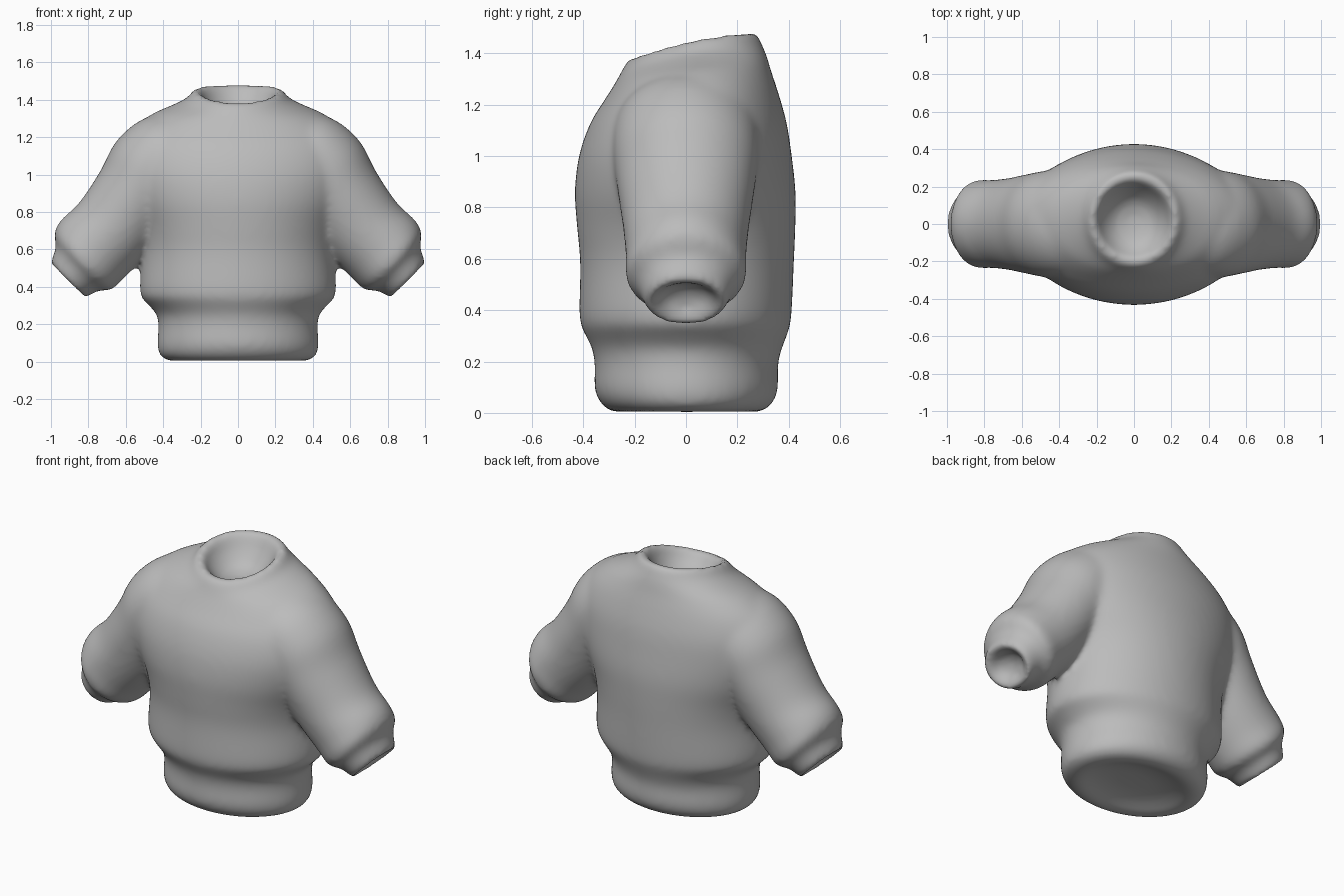
import bpy, bmesh, math
from mathutils import Vector

if "Cube" in bpy.data.objects:
    bpy.data.objects.remove(bpy.data.objects["Cube"], do_unlink=True)

SIDES = 64
STEPS = 4


def smooth_rows(rows):
    """Catmull-Rom interpolation between section rows."""
    rows = [Vector(r) for r in rows]
    out = []
    for i in range(len(rows) - 1):
        a, b = rows[max(i - 1, 0)], rows[i]
        c, d = rows[i + 1], rows[min(i + 2, len(rows) - 1)]
        for k in range(STEPS):
            t = k / STEPS
            out.append(b + (c - a) * (t / 2) + (a * 2 - b * 5 + c * 4 - d) * (t * t / 2)
                       + (b * 3 - a - c * 3 + d) * (t ** 3 / 2))
    return out + [rows[-1]]


def loft(bm, rows, place):
    """Skin closed rings; place(row, cos, sin) gives each point."""
    rings = []
    for row in smooth_rows(rows):
        ring = []
        for i in range(SIDES):
            a = 2 * math.pi * i / SIDES
            ring.append(bm.verts.new(place(row, math.cos(a), math.sin(a))))
        rings.append(ring)
    for lower, upper in zip(rings, rings[1:]):
        for i in range(SIDES):
            j = (i + 1) % SIDES
            bm.faces.new((lower[i], lower[j], upper[j], upper[i]))
    bm.faces.new(rings[0][::-1])
    bm.faces.new(rings[-1])


def body_point(row, c, s):
    z, rx, front, back, tilt = row
    y = (back + front) / 2 + (back - front) / 2 * s
    return (rx * c, y, z + tilt * (y - 1.4 * y * y))


def sleeve_point(side):
    def place(row, c, s):
        x, z, half, depth, angle = row
        a = math.radians(angle)
        return (side * (x + half * c * math.sin(a)), depth * s, z + half * c * math.cos(a))
    return place


# Torso: recessed base, hem band, blouse, wide shoulders, slanted neck and its hollow
torso = [
    (0.05, 0.02, -0.02, 0.02, 0), (0.045, 0.16, -0.12, 0.12, 0),
    (0.025, 0.26, -0.20, 0.20, 0), (0.0, 0.345, -0.27, 0.27, 0),
    (0.03, 0.415, -0.325, 0.33, 0), (0.09, 0.432, -0.356, 0.358, 0),
    (0.19, 0.425, -0.355, 0.358, 0), (0.255, 0.437, -0.367, 0.375, 0),
    (0.31, 0.485, -0.395, 0.396, 0), (0.37, 0.525, -0.415, 0.41, 0),
    (0.58, 0.515, -0.412, 0.42, 0), (0.72, 0.54, -0.424, 0.426, 0),
    (0.86, 0.60, -0.433, 0.427, 0), (1.00, 0.64, -0.417, 0.412, 0),
    (1.13, 0.635, -0.372, 0.392, 0), (1.24, 0.57, -0.312, 0.36, 0.03),
    (1.32, 0.46, -0.275, 0.33, 0.09), (1.365, 0.35, -0.258, 0.315, 0.14),
    (1.40, 0.275, -0.248, 0.297, 0.19), (1.445, 0.235, -0.222, 0.27, 0.23),
    (1.435, 0.20, -0.185, 0.23, 0.22), (1.37, 0.165, -0.145, 0.185, 0.18),
    (1.31, 0.10, -0.08, 0.12, 0.1), (1.29, 0.01, 0.01, 0.03, 0),
]
# Sleeve: shoulder to gathered end, cuff and its hollow
sleeve = [
    (0.15, 1.10, 0.20, 0.22, 20), (0.33, 1.11, 0.24, 0.275, 30),
    (0.45, 1.03, 0.25, 0.285, 50), (0.54, 0.89, 0.235, 0.27, 57),
    (0.66, 0.72, 0.23, 0.245, 57), (0.77, 0.61, 0.23, 0.235, 50),
    (0.83, 0.535, 0.215, 0.235, 45), (0.855, 0.50, 0.167, 0.195, 45),
    (0.882, 0.468, 0.148, 0.175, 45), (0.912, 0.428, 0.128, 0.155, 45),
    (0.903, 0.437, 0.095, 0.12, 45), (0.875, 0.465, 0.065, 0.085, 45),
    (0.86, 0.48, 0.01, 0.01, 45),
]

bm = bmesh.new()
loft(bm, torso, body_point)
for side in (1, -1):
    loft(bm, sleeve, sleeve_point(side))
bmesh.ops.recalc_face_normals(bm, faces=bm.faces)
mesh = bpy.data.meshes.new("sweater")
bm.to_mesh(mesh)
bm.free()
sweater = bpy.data.objects.new("sweater", mesh)
bpy.context.collection.objects.link(sweater)

# Fuse torso and sleeves into one soft surface
remesh = sweater.modifiers.new("fuse", "REMESH")
remesh.mode = "VOXEL"
remesh.voxel_size = 0.016
remesh.use_smooth_shade = True
soften = sweater.modifiers.new("soften", "SMOOTH")
soften.factor = 0.5
soften.iterations = 20

# Wool colour
wool = bpy.data.materials.new("grey wool")
wool.use_nodes = True
grey = (0.5, 0.5, 0.5, 1)
wool.diffuse_color = grey
wool.node_tree.nodes["Principled BSDF"].inputs["Base Color"].default_value = grey
mesh.materials.append(wool)
